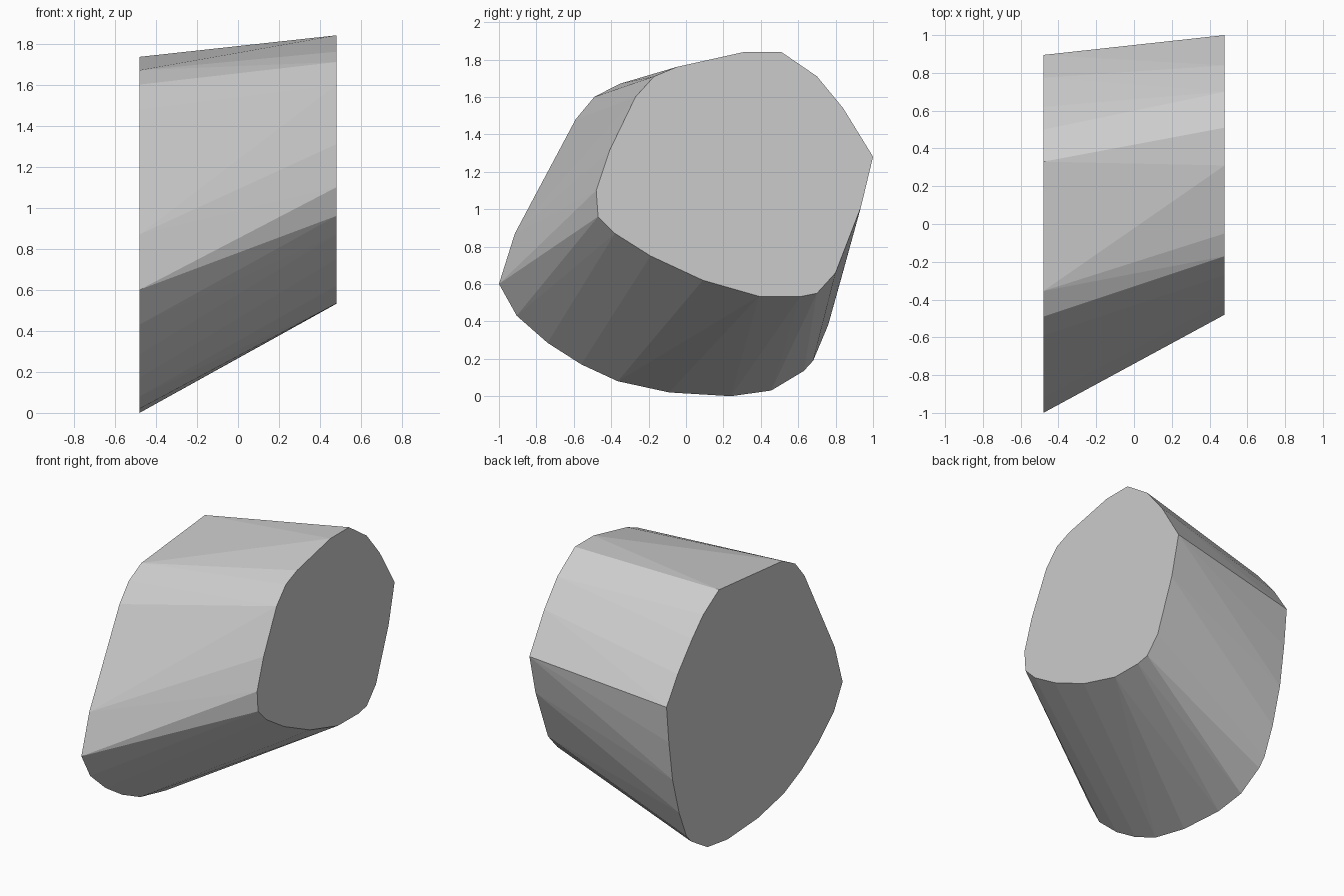
import bpy, bmesh

# End outlines as (y, z), each lying in a plane of constant x
RIGHT = [(-0.48, 1.10), (-0.41, 1.31), (-0.27, 1.60), (-0.17, 1.71), (-0.05, 1.76),
         (0.31, 1.84), (0.51, 1.84), (0.70, 1.71), (0.84, 1.54), (1.0, 1.28),
         (0.935, 1.01), (0.80, 0.66), (0.70, 0.55), (0.61, 0.532), (0.39, 0.534),
         (0.09, 0.62), (-0.19, 0.75), (-0.38, 0.87), (-0.47, 0.96)]
LEFT = [(-1.0, 0.60), (-0.915, 0.87), (-0.59, 1.48), (-0.49, 1.60), (-0.355, 1.67),
        (0.33, 1.735), (0.50, 1.63), (0.62, 1.51), (0.775, 1.33), (0.895, 1.15),
        (0.87, 0.90), (0.83, 0.63), (0.76, 0.38), (0.68, 0.19), (0.63, 0.135),
        (0.455, 0.03), (0.24, 0.0), (-0.09, 0.02), (-0.365, 0.08), (-0.56, 0.17),
        (-0.74, 0.285), (-0.905, 0.43)]
HALF_WIDTH = 0.48

# Faceted skin stretched between the two flat ends
bm = bmesh.new()
for x, outline in ((HALF_WIDTH, RIGHT), (-HALF_WIDTH, LEFT)):
    for y, z in outline:
        bm.verts.new((x, y, z))
bmesh.ops.convex_hull(bm, input=bm.verts[:])
bmesh.ops.dissolve_limit(bm, angle_limit=0.002, verts=bm.verts[:], edges=bm.edges[:])
bmesh.ops.recalc_face_normals(bm, faces=bm.faces[:])

mesh = bpy.data.meshes.new("faceted_block")
bm.to_mesh(mesh)
bm.free()
block = bpy.data.objects.new("faceted_block", mesh)
bpy.context.collection.objects.link(block)

# Plain light grey surface
grey = bpy.data.materials.new("light_grey")
grey.diffuse_color = (0.6, 0.6, 0.6, 1.0)
mesh.materials.append(grey)
